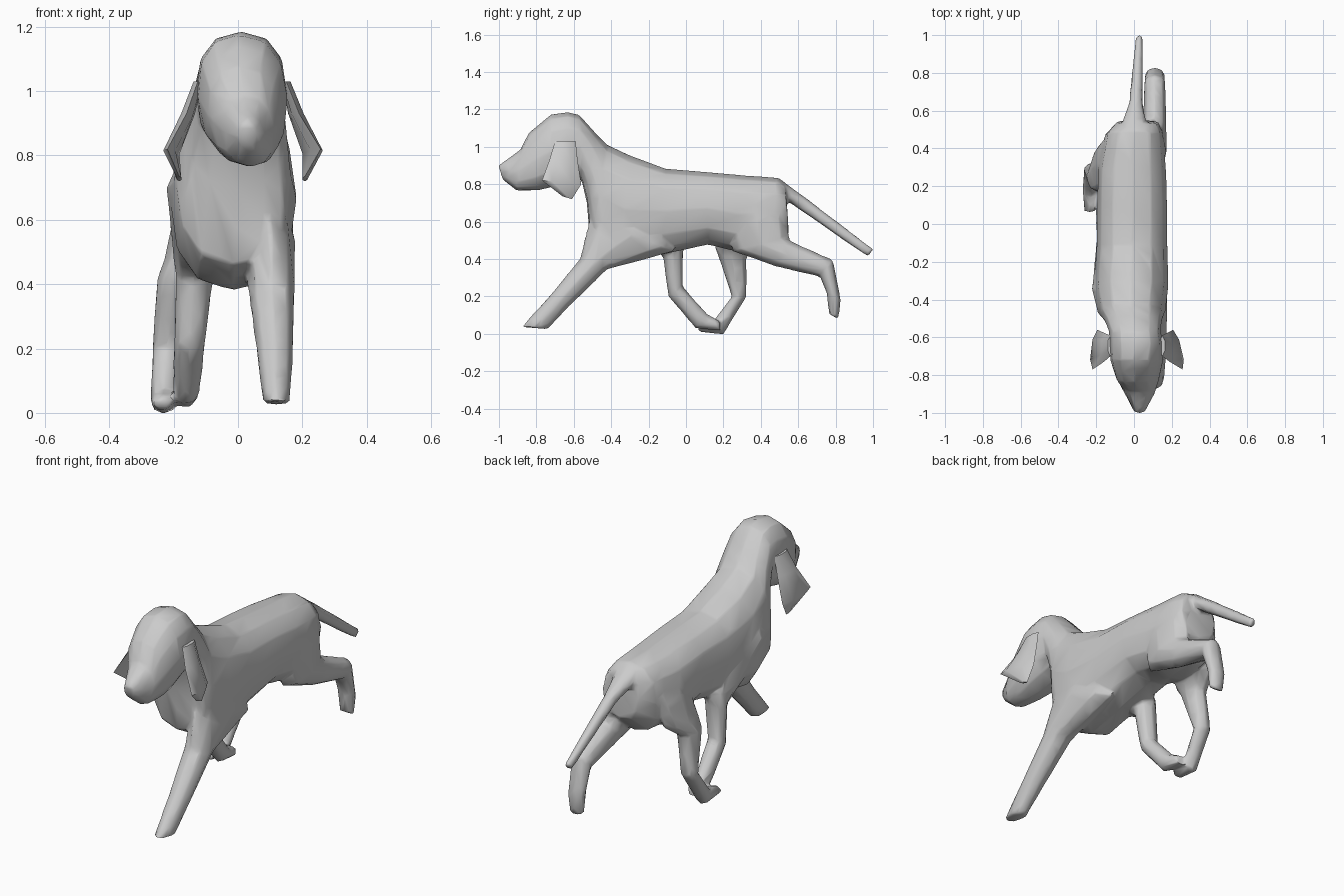
import bpy, bmesh, math


def loft(name, rings, sides=8, full=1.0):
    """Skin rings given as (y1, z1, y2, z2, x, half_width[, lean]): the ring
    spans two side-view points, bulges half_width along x, and lean shifts
    its second point in x relative to its first."""
    bm = bmesh.new()
    loops = []
    for y1, z1, y2, z2, x, w, *lean in rings:
        d = lean[0] if lean else 0
        loop = []
        for i in range(sides):
            a = 2 * math.pi * i / sides
            c, s = math.cos(a), math.sin(a)
            c = math.copysign(abs(c) ** full, c)
            s = math.copysign(abs(s) ** full, s) if abs(s) > 1e-6 else 0
            t = (1 - c) / 2
            loop.append(bm.verts.new((x + w * s + d * (t - 0.5),
                                      y1 + (y2 - y1) * t, z1 + (z2 - z1) * t)))
        loops.append(loop)
    for a, b in zip(loops, loops[1:]):
        for i in range(sides):
            j = (i + 1) % sides
            bm.faces.new((a[i], a[j], b[j], b[i]))
    bm.faces.new(loops[0])
    bm.faces.new(loops[-1])
    bmesh.ops.recalc_face_normals(bm, faces=bm.faces)
    me = bpy.data.meshes.new(name)
    bm.to_mesh(me)
    bm.free()
    ob = bpy.data.objects.new(name, me)
    bpy.context.collection.objects.link(ob)
    return ob


def select(obs):
    bpy.ops.object.select_all(action='DESELECT')
    for ob in obs:
        ob.select_set(True)
    bpy.context.view_layer.objects.active = obs[0]


# Torso, neck and head as one skin (top point, bottom point)
body = loft("body", [
    (0.53, 0.80, 0.55, 0.54, 0.02, 0.11),
    (0.49, 0.835, 0.45, 0.44, 0.00, 0.155),
    (0.30, 0.848, 0.27, 0.44, -0.01, 0.18),
    (0.10, 0.865, 0.12, 0.477, -0.01, 0.185),
    (-0.11, 0.883, -0.10, 0.43, -0.01, 0.187),
    (-0.30, 0.955, -0.36, 0.38, -0.015, 0.197),
    (-0.42, 1.01, -0.51, 0.46, -0.015, 0.18),
    (-0.48, 1.07, -0.53, 0.70, -0.005, 0.155),
    (-0.57, 1.17, -0.56, 0.83, 0.005, 0.137),
    (-0.63, 1.185, -0.64, 0.81, 0.01, 0.142),
    (-0.72, 1.175, -0.73, 0.78, 0.015, 0.139, 0.02),
    (-0.84, 1.075, -0.80, 0.765, 0.02, 0.113, 0.03),
    (-0.885, 0.985, -0.905, 0.765, 0.03, 0.08, 0.02),
    (-1.003, 0.90, -0.98, 0.825, 0.03, 0.03),
], sides=12, full=0.85)

# Tail
tail = loft("tail", [
    (0.42, 0.81, 0.46, 0.66, 0.0, 0.08),
    (0.50, 0.83, 0.54, 0.71, 0.0, 0.07),
    (0.65, 0.72, 0.62, 0.655, 0.01, 0.038),
    (1.003, 0.452, 0.97, 0.412, 0.028, 0.02),
])

# Legs (front point, back point), caught mid-gallop; tops taper inside the body
front_right = loft("front_right_leg", [
    (-0.44, 0.78, -0.10, 0.70, 0.07, 0.06),
    (-0.515, 0.62, -0.06, 0.44, 0.095, 0.083),
    (-0.568, 0.40, -0.42, 0.345, 0.105, 0.072),
    (-0.72, 0.215, -0.62, 0.15, 0.115, 0.057),
    (-0.88, 0.037, -0.74, 0.025, 0.12, 0.042),
])
front_left = loft("front_left_leg", [
    (-0.47, 0.84, -0.25, 0.82, -0.10, 0.06),
    (-0.49, 0.72, -0.20, 0.68, -0.14, 0.083),
    (-0.28, 0.50, 0.00, 0.50, -0.13, 0.073),
    (-0.125, 0.42, -0.015, 0.43, -0.135, 0.06),
    (-0.095, 0.20, -0.015, 0.25, -0.15, 0.05),
    (0.05, 0.03, 0.115, 0.105, -0.16, 0.042),
    (0.18, 0.015, 0.18, 0.07, -0.165, 0.035),
])
hind_right = loft("hind_right_leg", [
    (0.26, 0.76, 0.47, 0.80, 0.05, 0.06),
    (0.22, 0.58, 0.545, 0.66, 0.09, 0.08),
    (0.25, 0.44, 0.55, 0.52, 0.10, 0.075),
    (0.48, 0.36, 0.56, 0.495, 0.11, 0.062),
    (0.715, 0.305, 0.785, 0.395, 0.11, 0.057),
    (0.752, 0.22, 0.828, 0.18, 0.11, 0.052),
    (0.765, 0.105, 0.815, 0.078, 0.11, 0.042),
])
hind_left = loft("hind_left_leg", [
    (0.20, 0.78, 0.46, 0.78, -0.08, 0.06),
    (0.17, 0.60, 0.47, 0.62, -0.13, 0.07),
    (0.15, 0.47, 0.42, 0.48, -0.165, 0.065),
    (0.17, 0.42, 0.325, 0.41, -0.195, 0.057),
    (0.245, 0.20, 0.325, 0.20, -0.22, 0.048),
    (0.15, 0.075, 0.20, -0.004, -0.23, 0.042),
    (0.06, 0.05, 0.07, 0.01, -0.235, 0.03),
])

# Fuse trunk, tail and legs into one continuous low-poly hide
select([body, tail, front_right, front_left, hind_right, hind_left])
bpy.ops.object.join()
remesh = body.modifiers.new("fuse", 'REMESH')
remesh.mode = 'VOXEL'
remesh.voxel_size = 0.01
soften = body.modifiers.new("soften", 'SMOOTH')
soften.factor = 0.5
soften.iterations = 4
reduce = body.modifiers.new("reduce", 'DECIMATE')
reduce.ratio = 0.04
for mod in ("fuse", "soften", "reduce"):
    bpy.ops.object.modifier_apply(modifier=mod)
bpy.ops.object.shade_smooth_by_angle(angle=math.radians(60))

# Ears, mirrored about the head's centre line
ear = [
    (-0.70, 1.03, -0.59, 1.03, 0.15, 0.015, 0),
    (-0.73, 0.93, -0.58, 0.93, 0.18, 0.022, -0.02),
    (-0.77, 0.82, -0.56, 0.80, 0.232, 0.022, -0.05),
    (-0.66, 0.735, -0.61, 0.72, 0.208, 0.008, 0),
]
right_ear = loft("right_ear", ear, sides=6)
left_ear = loft("left_ear", [(*r[:4], 0.025 - r[4], r[5], -r[6] * 0.5) for r in ear], sides=6)
select([right_ear, left_ear])
bpy.ops.object.shade_smooth_by_angle(angle=math.radians(50))
